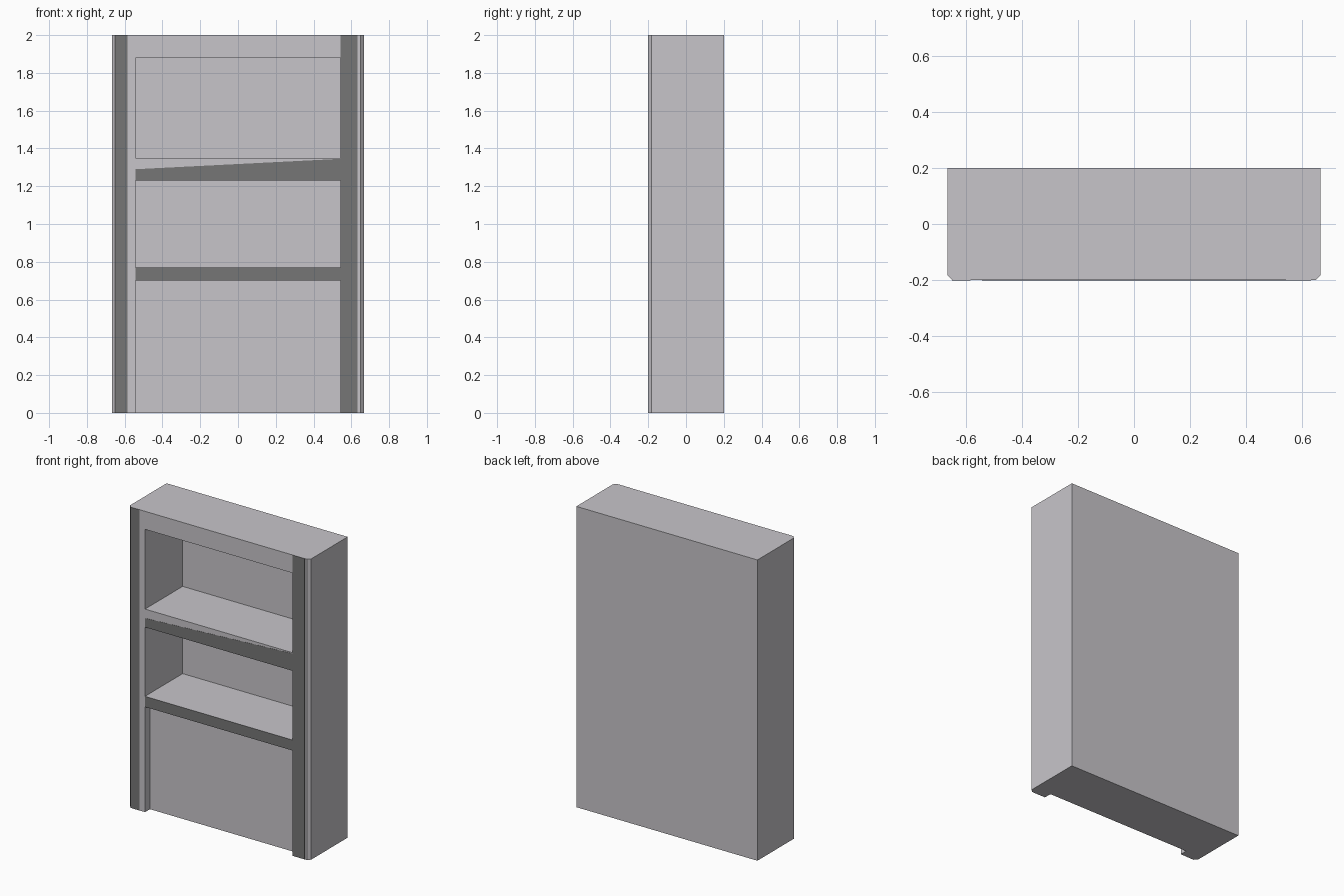
import bpy, bmesh

if "Cube" in bpy.data.objects:
    bpy.data.objects.remove(bpy.data.objects["Cube"])

W, D, H, C = 0.666, 0.201, 2.0, 0.018  # half width, half depth, height, corner chamfer
OPEN = 0.543                            # half width of the openings
T = 0.001                               # thickness of the dark facing plates


def material(name, rgb):
    mat = bpy.data.materials.new(name)
    mat.diffuse_color = (*rgb, 1)
    mat.use_nodes = True
    mat.node_tree.nodes["Principled BSDF"].inputs["Base Color"].default_value = mat.diffuse_color
    return mat


light = material("light_grey", (0.575, 0.56, 0.59))
dark = material("dark_grey", (0.18, 0.18, 0.18))


def prism(name, points, offset, mat):
    """Extrude a flat outline of 3D points along the offset vector."""
    bm = bmesh.new()
    face = bm.faces.new([bm.verts.new(p) for p in points])
    moved = bmesh.ops.extrude_face_region(bm, geom=[face])["geom"]
    bmesh.ops.translate(bm, vec=offset,
                        verts=[v for v in moved if isinstance(v, bmesh.types.BMVert)])
    bmesh.ops.recalc_face_normals(bm, faces=bm.faces)
    mesh = bpy.data.meshes.new(name)
    bm.to_mesh(mesh)
    bm.free()
    mesh.materials.append(mat)
    ob = bpy.data.objects.new(name, mesh)
    bpy.context.collection.objects.link(ob)
    return ob


# Bookcase body with chamfered front corners
outline = [(-W, D), (-W, -D + C), (-W + C, -D), (W - C, -D), (W, -D + C), (W, D)]
body = prism("bookcase", [(x, y, 0) for x, y in outline], (0, 0, H), light)

# Openings: (name, bottom, top, y of the recessed back)
openings = [("upper_niche", 1.35, 1.88, 0.194),
            ("middle_niche", 0.77, 1.23, 0.194),
            ("lower_panel_recess", -0.1, 0.70, -0.15)]
cutters = []
for name, z0, z1, back in openings:
    rect = [(-OPEN, -0.4), (OPEN, -0.4), (OPEN, back), (-OPEN, back)]
    cut = prism(name, [(x, y, z0) for x, y in rect], (0, 0, z1 - z0), light)
    cut.hide_render = True
    mod = body.modifiers.new(name, 'BOOLEAN')
    mod.operation = 'DIFFERENCE'
    mod.solver = 'EXACT'
    mod.object = cut
    cutters.append(cut)

# Bake the cuts and clear away the cutters
deps = bpy.context.evaluated_depsgraph_get()
result = bpy.data.meshes.new_from_object(body.evaluated_get(deps))
body.modifiers.clear()
body.data = result
for cut in cutters:
    bpy.data.objects.remove(cut)

# Dark facing on the front: two post strips, a shelf edge and a tapered shelf edge
facings = {
    "left_post_facing": [(-0.65, 0), (-0.585, 0), (-0.585, H), (-0.65, H)],
    "right_post_facing": [(OPEN, 0), (0.632, 0), (0.632, H), (OPEN, H)],
    "lower_shelf_facing": [(-OPEN, 0.70), (OPEN, 0.70), (OPEN, 0.77), (-OPEN, 0.77)],
    "upper_shelf_facing": [(-OPEN, 1.23), (OPEN, 1.23), (OPEN, 1.345), (-OPEN, 1.29)],
}
for name, pts in facings.items():
    prism(name, [(x, -D, z) for x, z in pts], (0, -T, 0), dark)
